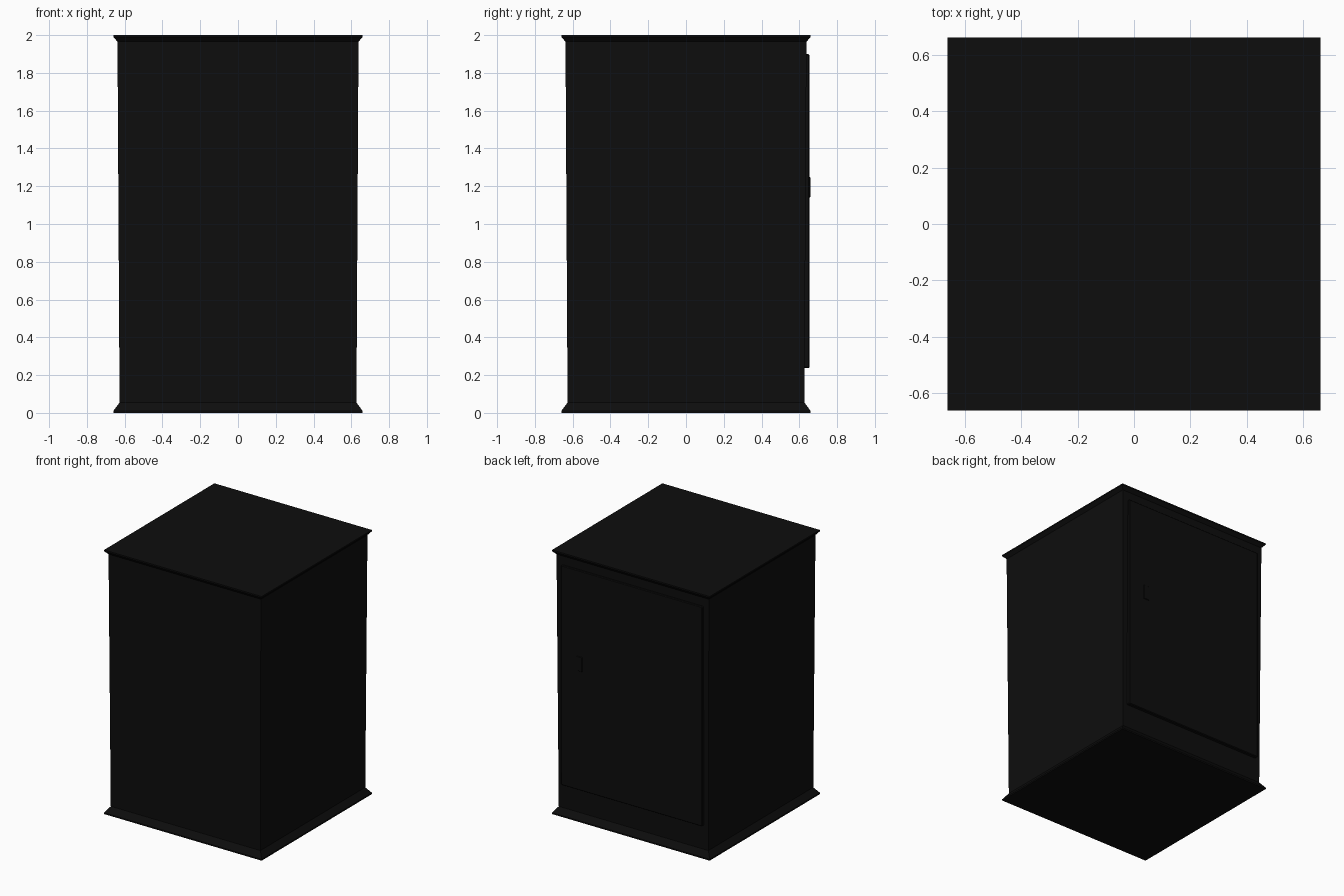
import bpy, bmesh

if "Cube" in bpy.data.objects:
    bpy.data.objects.remove(bpy.data.objects["Cube"])

dark = bpy.data.materials.new("dark_paint")
dark.diffuse_color = (0.004, 0.004, 0.004, 1)
dark.use_nodes = True
dark.node_tree.nodes["Principled BSDF"].inputs["Base Color"].default_value = dark.diffuse_color


def finish(name, bm):
    bmesh.ops.recalc_face_normals(bm, faces=bm.faces)
    mesh = bpy.data.meshes.new(name)
    bm.to_mesh(mesh)
    bm.free()
    mesh.materials.append(dark)
    obj = bpy.data.objects.new(name, mesh)
    bpy.context.collection.objects.link(obj)
    return obj


def square_stack(name, profile):
    """Skin square rings given as (half width, height) and cap both ends."""
    bm = bmesh.new()
    rings = [[bm.verts.new((sx * h, sy * h, z))
              for sx, sy in ((-1, -1), (1, -1), (1, 1), (-1, 1))]
             for h, z in profile]
    for a, b in zip(rings, rings[1:]):
        for i in range(4):
            j = (i + 1) % 4
            bm.faces.new((a[i], a[j], b[j], b[i]))
    bm.faces.new(rings[0][::-1])
    bm.faces.new(rings[-1])
    return finish(name, bm)


def box(name, lo, hi, bevel):
    bm = bmesh.new()
    bmesh.ops.create_cube(bm, size=1)
    for v in bm.verts:
        v.co = [(a + b) / 2 + c * (b - a) for a, b, c in zip(lo, hi, v.co)]
    obj = finish(name, bm)
    mod = obj.modifiers.new("edge", "BEVEL")
    mod.width = bevel
    mod.segments = 1
    return obj


# Slightly tapered body with flared foot and top rim
square_stack("cabinet_body", [(0.66, 0), (0.66, 0.01), (0.627, 0.055),
                              (0.638, 1.965), (0.66, 1.99), (0.66, 2.0)])

# Door panel on the back side
box("door", (-0.592, 0.61, 0.237), (0.592, 0.653, 1.90), 0.005)

# Flat handle plate on the door
box("door_handle", (0.41, 0.645, 1.14), (0.46, 0.658, 1.25), 0.003)
